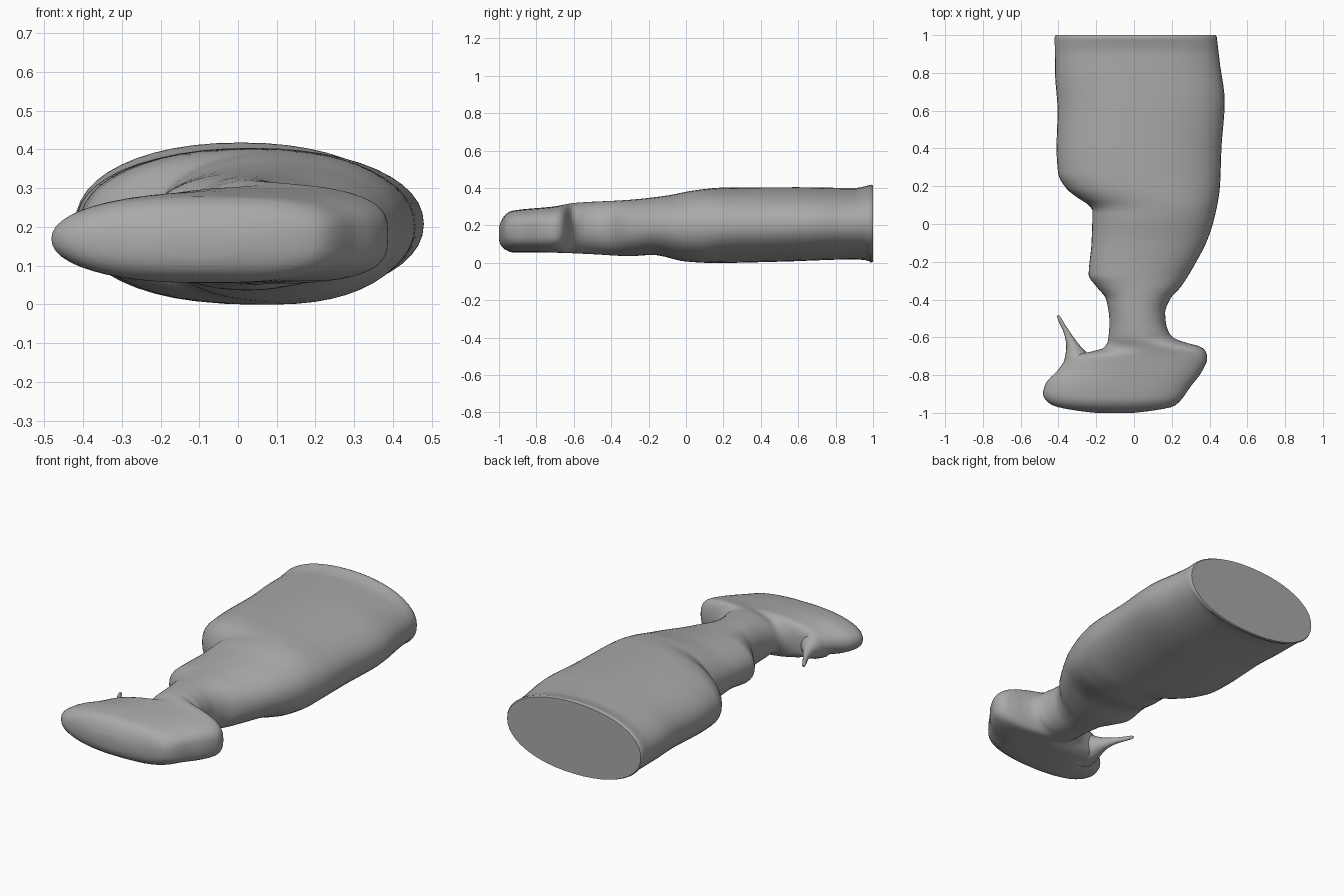
import bpy, bmesh, math
from mathutils import Vector

if "Cube" in bpy.data.objects:
    bpy.data.objects.remove(bpy.data.objects["Cube"])


def curve(pts, y):
    """Monotone cubic interpolation through (y, value) points."""
    n = len(pts)
    d = [(pts[i + 1][1] - pts[i][1]) / (pts[i + 1][0] - pts[i][0]) for i in range(n - 1)]

    def slope(i):
        if i == 0 or i == n - 1:
            return d[min(i, n - 2)]
        a, b = d[i - 1], d[i]
        return 0 if a * b <= 0 else 2 * a * b / (a + b)
    y = min(max(y, pts[0][0]), pts[-1][0])
    i = max(k for k in range(n - 1) if pts[k][0] <= y)
    h = pts[i + 1][0] - pts[i][0]
    t = (y - pts[i][0]) / h
    return ((2*t**3 - 3*t*t + 1) * pts[i][1] + (t**3 - 2*t*t + t) * h * slope(i)
            + (3*t*t - 2*t**3) * pts[i + 1][1] + (t**3 - t*t) * h * slope(i + 1))


def loft(name, rings):
    """Skin closed rings of equal length and cap both ends."""
    bm = bmesh.new()
    vs = [[bm.verts.new(p) for p in r] for r in rings]
    n = len(rings[0])
    for a, b in zip(vs, vs[1:]):
        for i in range(n):
            j = (i + 1) % n
            bm.faces.new((a[i], a[j], b[j], b[i]))
    bm.faces.new(vs[0])
    bm.faces.new(vs[-1])
    bmesh.ops.recalc_face_normals(bm, faces=bm.faces)
    me = bpy.data.meshes.new(name)
    bm.to_mesh(me)
    bm.free()
    ob = bpy.data.objects.new(name, me)
    bpy.context.collection.objects.link(ob)
    return ob


# Outline seen from above: left and right edge
LEFT = [(-1, -.20), (-.99, -.29), (-.97, -.40), (-.95, -.45), (-.9, -.482), (-.85, -.47),
        (-.77, -.40), (-.71, -.352), (-.685, -.29), (-.671, -.2), (-.655, -.16), (-.62, -.138),
        (-.52, -.13), (-.40, -.147), (-.33, -.20), (-.27, -.24), (-.1, -.225), (.07, -.22),
        (.10, -.24), (.14, -.30), (.19, -.36), (.27, -.402), (.4, -.41), (.6, -.405), (.8, -.418),
        (1, -.42)]
RIGHT = [(-1, .0), (-.985, .12), (-.965, .21), (-.93, .25), (-.86, .30), (-.78, .36),
         (-.71, .388), (-.67, .378), (-.645, .34), (-.62, .245), (-.59, .195), (-.53, .17),
         (-.47, .165), (-.4, .19), (-.33, .25), (-.2, .33), (-.08, .39), (.05, .43),
         (.2, .455), (.4, .463), (.65, .48), (.85, .455), (1, .437)]
# Outline seen from the side: underside and upper side
LOW = [(-1, .12), (-.99, .093), (-.97, .073), (-.93, .056), (-.7, .054), (-.5, .046), (-.3, .036),
       (-.18, .042), (0, .007), (.15, -.001), (.5, .006), (.9, .018), (.96, .014), (1, -.003)]
HIGH = [(-1, .19), (-.99, .22), (-.97, .253), (-.93, .278), (-.7, .302), (-.6, .32),
        (-.3, .337), (-.1, .36), (.05, .388), (.2, .402), (.6, .404), (.9, .40), (1, .42)]
# Squareness of the right half of the section
SQUARE = [(-1, 2.2), (-.9, 3.2), (-.70, 3.2), (-.64, 2.1), (-.61, 1.8), (-.57, 2.2), (1, 2.1)]


def section(y, inset=0, n=48):
    l, r = curve(LEFT, y) + inset, curve(RIGHT, y) - inset
    lo, hi = curve(LOW, y) + inset, curve(HIGH, y) - inset
    ring = []
    for k in range(n):
        c, s = math.cos(2 * math.pi * k / n), math.sin(2 * math.pi * k / n)
        e = 2 / (curve(SQUARE, y) if c > 0 else 2.15)
        ring.append(((l + r) / 2 + (r - l) / 2 * math.copysign(abs(c) ** e, c), y,
                     (lo + hi) / 2 + (hi - lo) / 2 * math.copysign(abs(s) ** e, s)))
    return ring


ys = [-1, -.996, -.99, -.98, -.97, -.96, -.945] + [-.93 + .015 * i for i in range(128)] + [.99]
body = loft("hoofed_foot_body", [section(y) for y in ys] + [[(x, 1, z) for x, _, z in section(.995, .006)]])

# Thin curved spur behind the toe
SPUR = [(-.78, -.285, .095), (-.71, -.295, .072), (-.66, -.315, .044), (-.62, -.333, .028),
        (-.57, -.357, .017), (-.52, -.385, .012), (-.49, -.399, .009), (-.482, -.402, .003)]
rings = []
for i in range(31):
    y = -.78 + .298 * i / 30
    x = curve([(p[0], p[1]) for p in SPUR], y)
    r = curve([(p[0], p[2]) for p in SPUR], y)
    rings.append([Vector((x + r * math.cos(a), y, .165 + r * math.sin(a)))
                  for a in (2 * math.pi * k / 20 for k in range(20))])
spur = loft("spur", rings)

# Fuse the spur into the body
bpy.context.view_layer.objects.active = body
body.select_set(True)
mod = body.modifiers.new("fuse", 'BOOLEAN')
mod.operation, mod.object, mod.solver = 'UNION', spur, 'EXACT'
bpy.ops.object.modifier_apply(modifier=mod.name)
bpy.data.objects.remove(spur)
bpy.ops.object.shade_smooth_by_angle(angle=math.radians(40))

# Dark grey finish
mat = bpy.data.materials.new("dark_grey")
mat.diffuse_color = (.4, .4, .4, 1)
mat.use_nodes = True
mat.node_tree.nodes["Principled BSDF"].inputs["Base Color"].default_value = mat.diffuse_color
body.data.materials.clear()
body.data.materials.append(mat)
